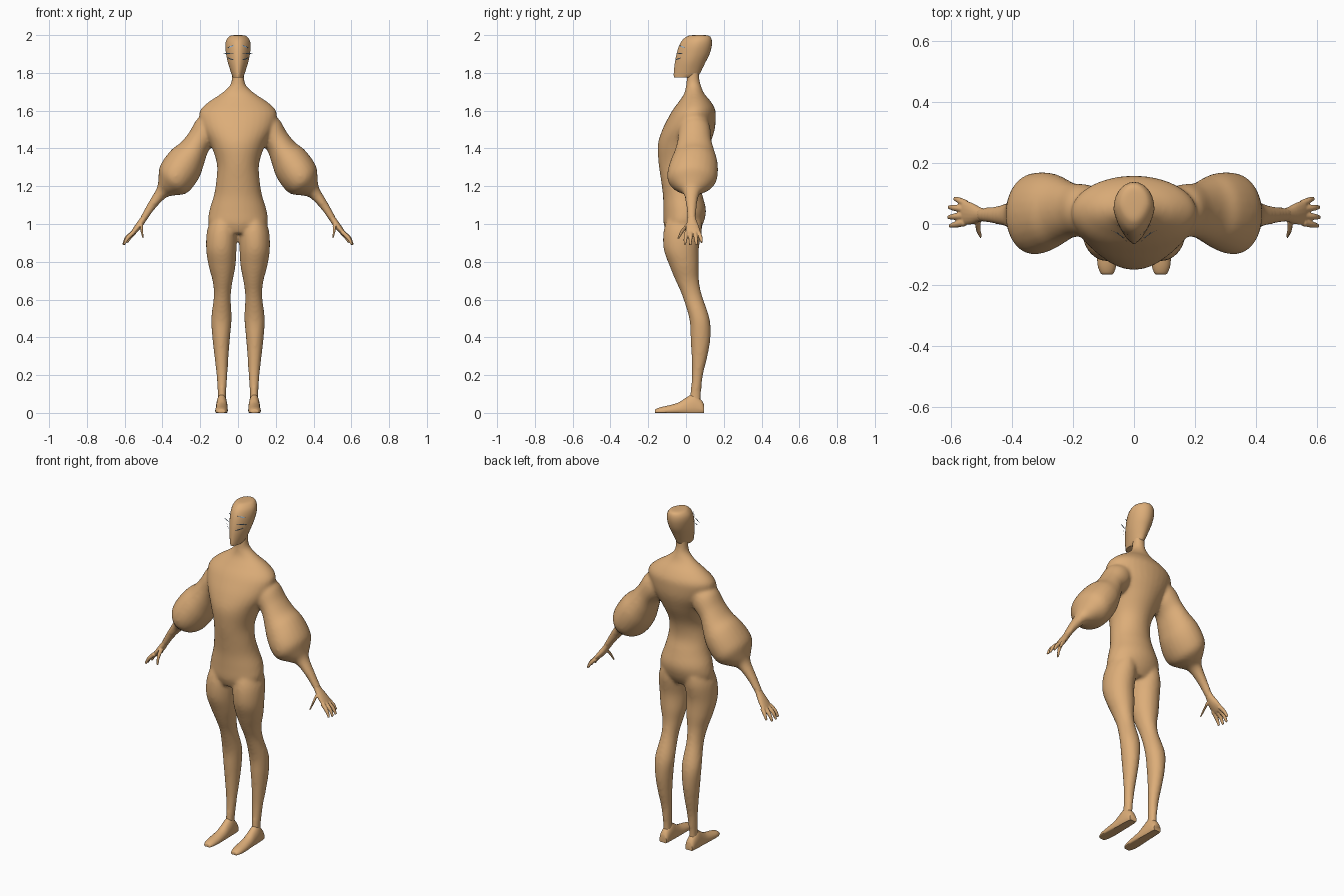
import bpy, bmesh, math
from mathutils import Vector

SIDES = (1, -1)


def material(name, rgb):
    m = bpy.data.materials.new(name)
    m.diffuse_color = (*rgb, 1)
    return m


skin = material("tan skin", (0.72, 0.42, 0.19))
blue = material("pale blue", (0.32, 0.52, 0.75))


def catmull(a, b, c, d, t):
    return 0.5 * (2 * b + (c - a) * t + (2 * a - 5 * b + 4 * c - d) * t * t
                  + (3 * b - a - 3 * c + d) * t ** 3)


def loft(bm, rings, seg=24, steps=4, taper=0.0):
    """Closed tube through (centre, half axis u, half axis v) rings; taper narrows the -v side."""
    rings = [[Vector(p) for p in r] for r in rings]
    fine = []
    for i in range(len(rings) - 1):
        four = [rings[max(i - 1, 0)], rings[i], rings[i + 1], rings[min(i + 2, len(rings) - 1)]]
        for k in range(steps):
            fine.append([catmull(*(r[j] for r in four), k / steps) for j in range(3)])
    fine.append(rings[-1])
    loops = []
    for c, u, v in fine:
        row = []
        for k in range(seg):
            a = math.tau * k / seg
            w = 1 - taper * max(0, -math.sin(a))
            row.append(bm.verts.new(c + u * math.cos(a) * w + v * math.sin(a)))
        loops.append(row)
    for p, q in zip(loops, loops[1:]):
        for k in range(seg):
            n = (k + 1) % seg
            bm.faces.new((p[k], p[n], q[n], q[k]))
    bm.faces.new(loops[0][::-1])
    bm.faces.new(loops[-1])


def upright(rows):
    """Horizontal rings from (z, y front, y back, x low, x high)."""
    return [((((a + b) / 2), (f + k) / 2, z), ((b - a) / 2, 0, 0), (0, (k - f) / 2, 0))
            for z, f, k, a, b in rows]


def flip(rings, s):
    return [[(p[0] * s, p[1], p[2]) for p in r] for r in rings]


def finish(name, bm, mat, voxel=0, smooth=0, angle=60):
    bmesh.ops.recalc_face_normals(bm, faces=bm.faces)
    me = bpy.data.meshes.new(name)
    bm.to_mesh(me)
    bm.free()
    me.materials.append(mat)
    ob = bpy.data.objects.new(name, me)
    bpy.context.collection.objects.link(ob)
    bpy.ops.object.select_all(action='DESELECT')
    ob.select_set(True)
    bpy.context.view_layer.objects.active = ob
    if voxel:
        r = ob.modifiers.new("blend", 'REMESH')
        r.mode, r.voxel_size, r.use_smooth_shade = 'VOXEL', voxel, True
        s = ob.modifiers.new("soften", 'SMOOTH')
        s.factor, s.iterations = 0.5, smooth
        bpy.ops.object.modifier_apply(modifier="blend")
        bpy.ops.object.modifier_apply(modifier="soften")
    bpy.ops.object.shade_smooth_by_angle(angle=math.radians(angle))
    return ob


# Body: torso with neck, legs and full-sleeved arms blended together
torso = [(0.95, -.10, .06, .10), (1.0, -.118, .09, .155), (1.07, -.12, .106, .152),
         (1.15, -.122, .088, .128), (1.23, -.132, .068, .115), (1.32, -.145, .08, .112),
         (1.42, -.149, .125, .145), (1.50, -.125, .152, .188), (1.57, -.09, .158, .206),
         (1.61, -.066, .153, .195), (1.65, -.036, .13, .15), (1.69, -.01, .097, .09),
         (1.73, 0, .08, .045), (1.77, .003, .071, .033), (1.84, .01, .07, .032)]
leg = [(1.05, -.09, .08, .03, .13), (.97, -.118, .085, .006, .163), (.87, -.119, .068, .008, .169),
       (.78, -.088, .068, .013, .156), (.70, -.055, .069, .028, .135), (.62, -.02, .085, .038, .128),
       (.50, .017, .125, .034, .142), (.40, .024, .130, .042, .136), (.30, .029, .114, .05, .125),
       (.20, .031, .090, .056, .114), (.10, .022, .080, .063, .107), (.03, .01, .08, .063, .108)]
# arm rows: x, z, half height across the arm, y centre, y half depth
arm = [(.12, 1.55, .05, .045, .07), (.16, 1.50, .08, .045, .085), (.205, 1.44, .072, .045, .09),
       (.24, 1.375, .085, .045, .108), (.275, 1.325, .104, .042, .125), (.315, 1.27, .108, .035, .134),
       (.348, 1.228, .098, .032, .125), (.378, 1.195, .062, .032, .085), (.405, 1.165, .036, .03, .044),
       (.455, 1.10, .025, .029, .029), (.49, 1.045, .021, .03, .024), (.505, 1.02, .02, .031, .023)]
bm = bmesh.new()
loft(bm, upright([(z, f, k, -w, w) for z, f, k, w in torso]), 32)
arm_rings = [((x, y, z), (.7 * h, 0, .7 * h), (0, d, 0)) for x, z, h, y, d in arm]
for s in SIDES:
    loft(bm, flip(upright(leg), s))
    loft(bm, flip(arm_rings, s))
finish("body", bm, skin, 0.009, 8)

# Head: narrow mask-like face, full at the back, flat under the chin
head = [(1.775, -.063, .035, .026), (1.79, -.065, .068, .033), (1.82, -.063, .085, .043),
        (1.86, -.058, .105, .055), (1.90, -.05, .125, .063), (1.94, -.038, .136, .067),
        (1.97, -.022, .137, .063), (1.99, .0, .13, .05), (1.998, .02, .115, .034),
        (2.0, .05, .09, .012)]
bm = bmesh.new()
loft(bm, upright([(z, f, k, -w, w) for z, f, k, w in head]), 28, taper=0.2)
finish("head", bm, skin, angle=50)

# Hands: palm, four fingers and a thumb
palm = [(.485, 1.055, .015, .03, .02), (.505, 1.02, .018, .031, .024),
        (.53, .985, .018, .034, .035), (.555, .955, .013, .037, .04), (.563, .945, .008, .037, .036)]
fingers = [((.553, .005, .957), (.585, -.002, .925), (.603, -.006, .893)),
           ((.553, .027, .957), (.59, .024, .925), (.608, .022, .889)),
           ((.553, .048, .957), (.588, .053, .922), (.606, .055, .889)),
           ((.548, .066, .957), (.572, .077, .93), (.588, .083, .902)),
           ((.51, .015, 1.0), (.51, -.018, .965), (.502, -.04, .925))]
for s, side in zip(SIDES, ("left", "right")):
    bm = bmesh.new()
    loft(bm, flip([((x, y, z), (.75 * h, 0, .6 * h), (0, d, 0)) for x, z, h, y, d in palm], s), 16)
    for f in fingers:
        rings = []
        for p, r in zip(f, (.0125, .0105, .0065)):
            rings.append((p, (.78 * r, 0, .62 * r), (0, r, 0)))
        loft(bm, flip(rings, s), 10)
    finish(side + "_hand", bm, skin, 0.0035, 3)

# Feet: flat soles, sloping from the ankle down to thin toes
foot = [(.095, .045, .062, .108), (.08, .07, .058, .113), (.04, .10, .056, .116),
        (.0, .08, .055, .117), (-.04, .055, .054, .119), (-.09, .04, .054, .121),
        (-.135, .03, .058, .119), (-.16, .02, .066, .11), (-.165, .012, .072, .104)]
for s, side in zip(SIDES, ("left", "right")):
    bm = bmesh.new()
    rings = [(((a + b) / 2, y, h * .3), ((b - a) / 2, 0, 0), (0, 0, h * .7)) for y, h, a, b in foot]
    loft(bm, flip(rings, s), 20)
    for v in bm.verts:
        v.co.z = max(v.co.z, 0)
    finish(side + "_foot", bm, skin, angle=45)

# Face marks: three slim blue blades on each cheek
for s, side in zip(SIDES, ("left", "right")):
    bm = bmesh.new()
    for z, y, x1, lift in ((1.945, -.03, .055, -.012), (1.905, -.044, .076, -.003), (1.868, -.052, .055, .012)):
        start, end = (.022, y - .006, z), (x1, y + .025, z + lift)
        mid = [(a + b) / 2 for a, b in zip(start, end)]
        loft(bm, flip([(start, (.001, 0, 0), (0, 0, .001)), (mid, (.001, .002, 0), (0, 0, .0035)),
                       (end, (.001, 0, 0), (0, 0, .0008))], s), 6, 2)
    finish(side + "_face_marks", bm, blue)
